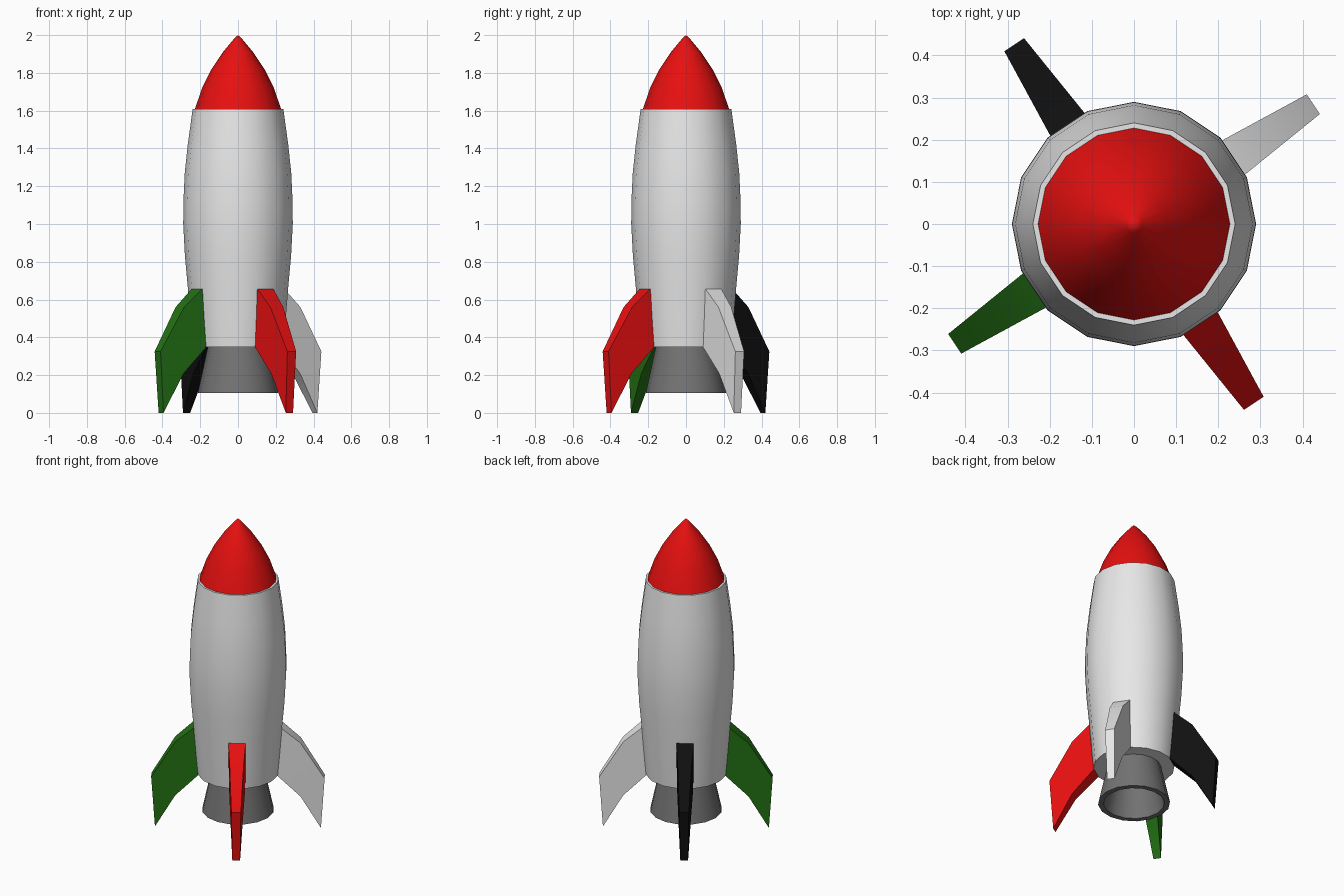
import bpy, math
from mathutils import Matrix

if "Cube" in bpy.data.objects:
    bpy.data.objects.remove(bpy.data.objects["Cube"])

SIDES = 16


def material(name, rgb):
    m = bpy.data.materials.new(name)
    m.diffuse_color = (*rgb, 1)
    m.use_nodes = True
    m.node_tree.nodes["Principled BSDF"].inputs["Base Color"].default_value = m.diffuse_color
    return m


white = material("white", (0.8, 0.8, 0.8))
red = material("red", (0.8, 0.005, 0.005))
green = material("green", (0.017, 0.165, 0.007))
black = material("black", (0.005, 0.005, 0.005))
grey = material("dark_grey", (0.17, 0.17, 0.17))


def make(name, verts, faces, mat, angle=30):
    me = bpy.data.meshes.new(name)
    me.from_pydata(verts, [], faces)
    me.materials.append(mat)
    ob = bpy.data.objects.new(name, me)
    bpy.context.collection.objects.link(ob)
    bpy.ops.object.select_all(action='DESELECT')
    ob.select_set(True)
    bpy.context.view_layer.objects.active = ob
    bpy.ops.object.mode_set(mode='EDIT')
    bpy.ops.mesh.select_all(action='SELECT')
    bpy.ops.mesh.remove_doubles(threshold=0.0001)
    bpy.ops.mesh.normals_make_consistent(inside=False)
    bpy.ops.object.mode_set(mode='OBJECT')
    bpy.ops.object.shade_smooth_by_angle(angle=math.radians(angle))
    return ob


def lathe(name, profile, mat):
    """Spin (radius, z) points round the z axis; radius 0 closes to a tip."""
    verts, faces = [], []
    for r, z in profile:
        for i in range(SIDES):
            a = 2 * math.pi * i / SIDES
            verts.append((r * math.cos(a), r * math.sin(a), z))
    for j in range(len(profile) - 1):
        for i in range(SIDES):
            k = (i + 1) % SIDES
            faces.append((j * SIDES + i, j * SIDES + k,
                          (j + 1) * SIDES + k, (j + 1) * SIDES + i))
    return make(name, verts, faces, mat)


# Barrel-shaped body with flat ends
lathe("body", [(0, 0.35), (0.24, 0.35), (0.253, 0.5), (0.266, 0.665),
               (0.281, 0.83), (0.29, 1.0), (0.289, 1.12), (0.282, 1.27),
               (0.266, 1.42), (0.24, 1.61), (0, 1.61)], white)

# Pointed nose
lathe("nose_cone", [(0, 1.609), (0.228, 1.609), (0.19, 1.72), (0.14, 1.82),
                    (0.08, 1.91), (0.02, 1.982), (0, 2.0)], red)

# Hollow flared engine nozzle
lathe("nozzle", [(0, 0.349), (0.16, 0.349), (0.213, 0.105), (0.18, 0.105),
                 (0.135, 0.335), (0, 0.335)], grey)

# Fins: (upper r, z, half width), (lower r, z, half width) from root to tip
SECTIONS = [((0.25, 0.666, 0.052), (0.23, 0.352, 0.048)),
            ((0.37, 0.56, 0.041), (0.37, 0.21, 0.037)),
            ((0.512, 0.325, 0.028), (0.49, 0.0, 0.023))]


def fin(name, mat, angle):
    verts = []
    for up, lo in SECTIONS:
        for (r, z, w), s in ((up, 1), (up, -1), (lo, -1), (lo, 1)):
            verts.append((r, s * w, z))
    n = len(SECTIONS)
    faces = [(0, 1, 2, 3), tuple(4 * (n - 1) + i for i in (3, 2, 1, 0))]
    for j in range(n - 1):
        for i in range(4):
            k = (i + 1) % 4
            faces.append((4 * j + i, 4 * j + k, 4 * j + 4 + k, 4 * j + 4 + i))
    ob = make(name, verts, faces, mat)
    ob.data.transform(Matrix.Rotation(math.radians(angle), 4, 'Z'))


for i, (name, mat) in enumerate((("white_fin", white), ("black_fin", black),
                                 ("green_fin", green), ("red_fin", red))):
    fin(name, mat, 33.75 + 90 * i)
